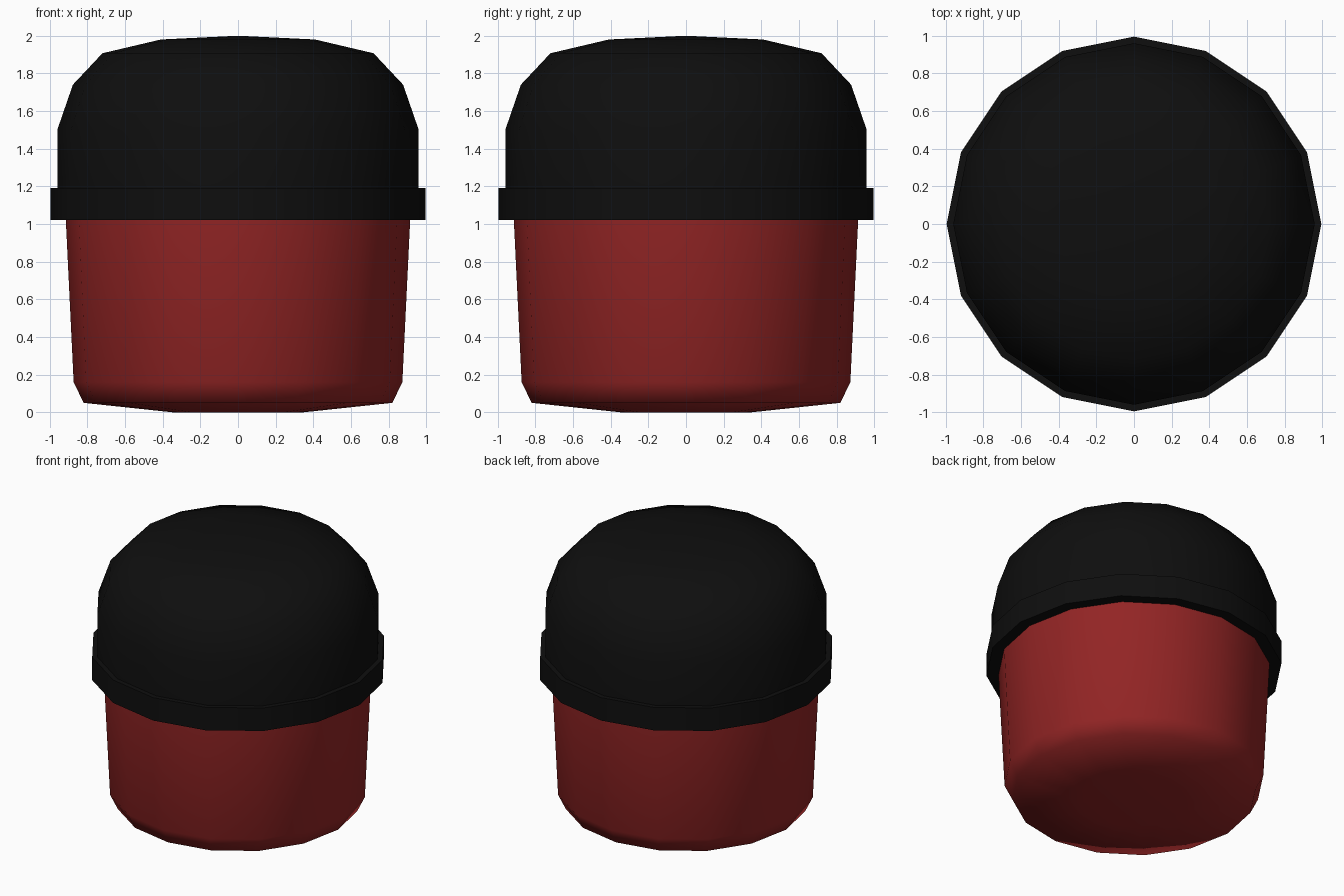
import bpy, bmesh, math

if "Cube" in bpy.data.objects:
    bpy.data.objects.remove(bpy.data.objects["Cube"])

SIDES = 16


def material(name, rgb):
    m = bpy.data.materials.new(name)
    m.diffuse_color = (*rgb, 1.0)
    m.use_nodes = True
    m.node_tree.nodes["Principled BSDF"].inputs["Base Color"].default_value = m.diffuse_color
    return m


def lathe(name, profile, mat, angle):
    """Spin a (radius, height) profile around z; radius 0 makes a pole."""
    bm = bmesh.new()
    rings = []
    for r, z in profile:
        if r == 0:
            rings.append([bm.verts.new((0, 0, z))] * SIDES)
            continue
        rings.append([bm.verts.new((r * math.cos(math.tau * i / SIDES),
                                    r * math.sin(math.tau * i / SIDES), z))
                      for i in range(SIDES)])
    for low, high in zip(rings, rings[1:]):
        for i in range(SIDES):
            j = (i + 1) % SIDES
            corners = [low[i], low[j], high[j], high[i]]
            bm.faces.new(list(dict.fromkeys(corners)))
    bmesh.ops.recalc_face_normals(bm, faces=bm.faces)
    mesh = bpy.data.meshes.new(name)
    bm.to_mesh(mesh)
    bm.free()
    mesh.materials.append(mat)
    obj = bpy.data.objects.new(name, mesh)
    bpy.context.collection.objects.link(obj)
    bpy.ops.object.select_all(action='DESELECT')
    obj.select_set(True)
    bpy.context.view_layer.objects.active = obj
    bpy.ops.object.shade_smooth_by_angle(angle=math.radians(angle))
    return obj


red = material("deep red", (0.29, 0.018, 0.018))
black = material("soft black", (0.0045, 0.0045, 0.0045))

# Tapered cup with a rounded foot, closed under the lid
lathe("cup_body", [(0, 0), (0.35, 0), (0.82, 0.05), (0.873, 0.16),
                   (0.915, 1.03), (0, 1.03)], red, 65)

# Domed lid
lathe("lid_dome", [(0, 1.1), (0.96, 1.1), (0.96, 1.5), (0.877, 1.74),
                   (0.72, 1.907), (0.41, 1.98), (0, 2.0)], black, 50)

# Wider band around the foot of the lid
lathe("lid_band", [(0, 1.02), (0.995, 1.02), (0.995, 1.19), (0, 1.19)], black, 50)
